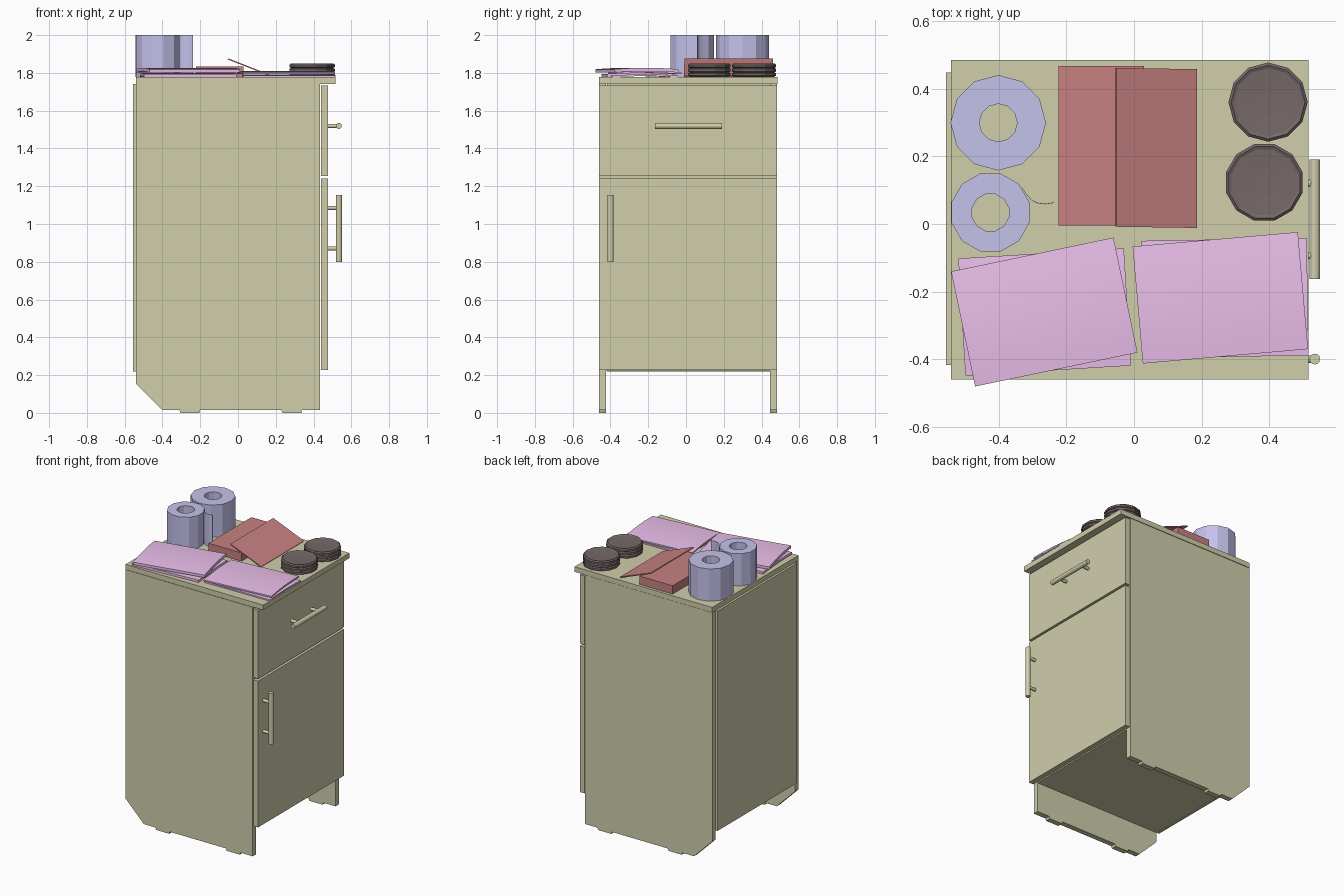
import bpy, bmesh, math
from mathutils import Vector, Matrix

if "Cube" in bpy.data.objects:
    bpy.data.objects.remove(bpy.data.objects["Cube"])


def material(name, color):
    m = bpy.data.materials.new(name)
    m.diffuse_color = (*color, 1)
    m.use_nodes = True
    m.node_tree.nodes["Principled BSDF"].inputs["Base Color"].default_value = m.diffuse_color
    return m


OLIVE = material("olive", (0.63, 0.62, 0.41))
BLUE = material("blue", (0.56, 0.54, 0.83))
RED = material("red", (0.58, 0.22, 0.22))
DARK = material("dark_brown", (0.18, 0.14, 0.14))
PINK = material("pink", (0.83, 0.52, 0.83))


def finish(name, bm, mat):
    bmesh.ops.recalc_face_normals(bm, faces=bm.faces)
    me = bpy.data.meshes.new(name)
    bm.to_mesh(me)
    bm.free()
    ob = bpy.data.objects.new(name, me)
    bpy.context.collection.objects.link(ob)
    me.materials.append(mat)
    return ob


def box(name, x, y, z, mat):
    bm = bmesh.new()
    size = (x[1] - x[0], y[1] - y[0], z[1] - z[0])
    mid = [sum(a) / 2 for a in (x, y, z)]
    bmesh.ops.create_cube(bm, size=1, matrix=Matrix.Translation(mid) @ Matrix.Diagonal((*size, 1)))
    return finish(name, bm, mat)


def rod(name, a, b, r, mat, sides=12):
    a, b = Vector(a), Vector(b)
    d = b - a
    bm = bmesh.new()
    mtx = Matrix.Translation((a + b) / 2) @ d.to_track_quat('Z', 'Y').to_matrix().to_4x4()
    bmesh.ops.create_cone(bm, cap_ends=True, segments=sides, radius1=r, radius2=r, depth=d.length, matrix=mtx)
    return finish(name, bm, mat)


def prism(name, pts, vec, mat):
    """Extrude a closed 3D outline along vec."""
    bm = bmesh.new()
    face = bm.faces.new([bm.verts.new(p) for p in pts])
    new = bmesh.ops.extrude_face_region(bm, geom=[face], use_keep_orig=True)["geom"]
    bmesh.ops.translate(bm, vec=vec, verts=[g for g in new if isinstance(g, bmesh.types.BMVert)])
    return finish(name, bm, mat)


def lathe(name, profile, centre, mat, sides=12, turn=0.0, closed=False):
    """Spin an (r, z) profile; an open one is capped at both ends."""
    bm = bmesh.new()
    rings = []
    for r, z in profile:
        ring = []
        for i in range(sides):
            a = turn + math.tau * i / sides
            ring.append(bm.verts.new((centre[0] + r * math.cos(a), centre[1] + r * math.sin(a), z)))
        rings.append(ring)
    pairs = list(zip(rings, rings[1:]))
    if closed:
        pairs.append((rings[-1], rings[0]))
    else:
        bm.faces.new(rings[0])
        bm.faces.new(rings[-1])
    for lo, hi in pairs:
        for i in range(sides):
            j = (i + 1) % sides
            bm.faces.new((lo[i], lo[j], hi[j], hi[i]))
    return finish(name, bm, mat)


Y0, Y1, T = -0.46, 0.483, 0.037
TOP = 1.777

# Side panels with a clipped rear corner and two low feet
outline = [(-0.54, 1.74), (-0.54, 0.155), (-0.40, 0.015), (-0.31, 0.015), (-0.305, 0),
           (-0.205, 0), (-0.20, 0.015), (0.23, 0.015), (0.235, 0), (0.335, 0),
           (0.34, 0.015), (0.435, 0.015), (0.435, 1.74)]
for name, y in (("side_panel_near", Y0), ("side_panel_far", Y1 - T)):
    prism(name, [(x, y, z) for x, z in outline], (0, T, 0), OLIVE)

# Cabinet body
box("cabinet_top", (-0.54, 0.515), (Y0, Y1 + 0.002), (1.742, TOP), OLIVE)
box("bottom_panel", (-0.54, 0.435), (Y0 + T, Y1 - T), (0.222, 0.26), OLIVE)
box("divider_panel", (-0.54, 0.435), (Y0 + T, Y1 - T), (1.23, 1.265), OLIVE)
box("back_panel", (-0.555, -0.54), (-0.417, 0.447), (0.218, 1.742), OLIVE)
box("drawer_front", (0.44, 0.476), (Y0, Y1), (1.255, 1.732), OLIVE)
box("door", (0.44, 0.476), (Y0, Y1), (0.226, 1.24), OLIVE)

# Bar handles with two posts each
rod("drawer_handle", (0.534, -0.163, 1.519), (0.534, 0.19, 1.519), 0.016, OLIVE)
rod("door_handle", (0.534, -0.399, 0.80), (0.534, -0.399, 1.154), 0.016, OLIVE)
for i, s in enumerate((-0.107, 0.107)):
    y, z = 0.014 + s, 0.977 + s
    rod(f"drawer_handle_post_{i}", (0.476, y, 1.519), (0.53, y, 1.519), 0.011, OLIVE)
    rod(f"door_handle_post_{i}", (0.476, -0.399, z), (0.53, -0.399, z), 0.011, OLIVE)

# Paper rolls and the loose end of the smaller one
for name, c, ro, ri, turn in (("paper_roll_large", (-0.401, 0.299), 0.141, 0.056, 0),
                              ("paper_roll_small", (-0.424, 0.034), 0.119, 0.056, math.pi / 12)):
    lathe(name, [(ro, TOP), (ro, 2.0), (ri, 2.0), (ri, TOP)], c, BLUE, 12, turn, True)
curve = [(-0.333, 0.11), (-0.318, 0.088), (-0.303, 0.07), (-0.286, 0.061), (-0.262, 0.058), (-0.237, 0.062)]
loop = [(x, y, TOP) for x, y in curve] + [(x, y + 0.002, TOP) for x, y in reversed(curve)]
prism("loose_sheet", loop, (0, 0, 2.0 - TOP), BLUE)

# Closed box with its lid leaning on it
box("red_box", (-0.223, 0.03), (-0.005, 0.466), (TOP, 1.835), RED)
lid = [(-0.052, 1.877), (-0.055, 1.871), (0.182, 1.778), (0.186, 1.784)]
lid_ob = prism("leaning_lid", [(x, -0.008, z) for x, z in lid], (0, 0.469, 0), RED)
for v in lid_ob.data.vertices:
    v.co.y -= 0.015 * (v.co.x + 0.055)

# Stacked dark discs, slightly dished on top
disc = [(0.098, TOP), (0.117, 1.785), (0.117, 1.798), (0.108, 1.803), (0.117, 1.808),
        (0.117, 1.821), (0.108, 1.826), (0.117, 1.831), (0.117, 1.843), (0.109, 1.85), (0.1, 1.846), (0.04, 1.843)]
for i, c in enumerate(((0.396, 0.36), (0.385, 0.123))):
    lathe(f"disc_stack_{i}", disc, c, DARK, 12, math.pi / 12 * i)


# Softly bowed magazines, two piles of two
def magazine(name, c, angle, z, thick, bow):
    n, w, l = 8, 0.347, 0.49
    ys = [w * (i / n - 0.5) for i in range(n + 1)]

    def arch(y):
        return bow * (1 - (2 * y / w) ** 2)
    loop = [(-l / 2, y, arch(y)) for y in ys] + [(-l / 2, y, arch(y) + thick) for y in reversed(ys)]
    ob = prism(name, loop, (l, 0, 0), PINK)
    ob.data.transform(Matrix.Translation((*c, z)) @ Matrix.Rotation(math.radians(angle), 4, 'Z'))
    bpy.context.view_layer.objects.active = ob
    ob.select_set(True)
    bpy.ops.object.shade_smooth_by_angle(angle=math.radians(30))
    ob.select_set(False)


magazine("left_magazine_low", (-0.264, -0.26), 3.5, TOP, 0.016, 0.006)
magazine("left_magazine_top", (-0.265, -0.26), 11.8, 1.801, 0.018, 0.008)
magazine("right_magazine_low", (0.268, -0.219), 1, TOP, 0.009, 0.006)
magazine("right_magazine_top", (0.255, -0.218), 5, 1.793, 0.01, 0.008)
